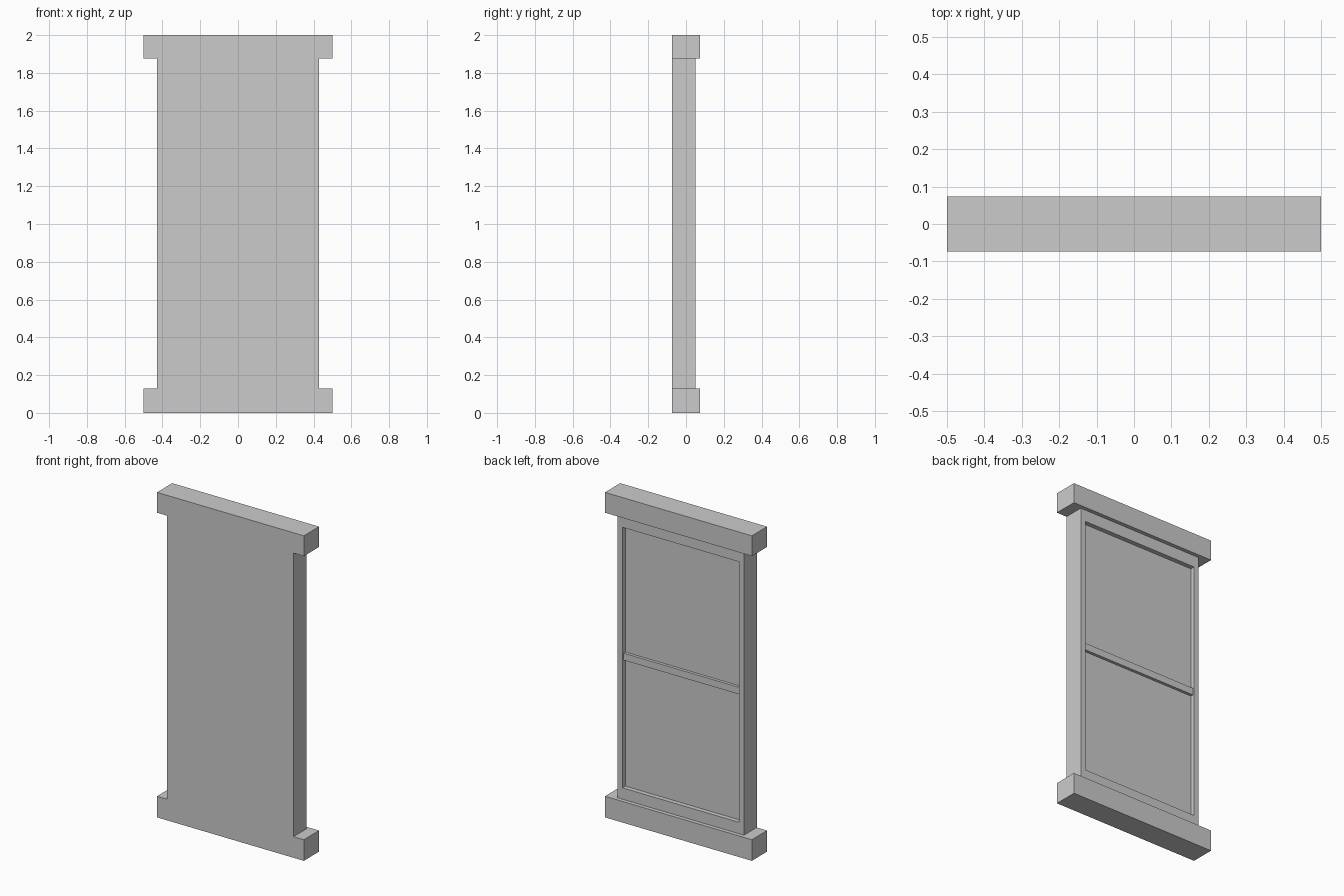
import bpy

# Remove the default cube
cube = bpy.data.objects.get("Cube")
if cube:
    bpy.data.objects.remove(cube, do_unlink=True)

stone = bpy.data.materials.new("light_grey")
stone.use_nodes = True
GREY = (0.6, 0.6, 0.6, 1)
stone.diffuse_color = GREY
stone.node_tree.nodes["Principled BSDF"].inputs["Base Color"].default_value = GREY

FRONT = -0.074       # shared flat front plane
LEDGE_BACK = 0.074
FRAME_BACK = 0.05
RAIL_BACK = 0.04
PANE_BACK = 0.022
OUTER, INNER = 0.43, 0.397
SILL_TOP, LINTEL_BASE = 0.13, 1.875
OPEN_BASE, OPEN_TOP = 0.2, 1.803


def block(name, x0, x1, back, z0, z1, front=FRONT):
    """Box given by its bounds."""
    bpy.ops.mesh.primitive_cube_add(
        size=1, location=((x0 + x1) / 2, (front + back) / 2, (z0 + z1) / 2))
    obj = bpy.context.object
    obj.name = name
    obj.scale = (x1 - x0, back - front, z1 - z0)
    bpy.ops.object.transform_apply(location=False, rotation=False, scale=True)
    obj.data.materials.append(stone)
    return obj


# Sill and lintel
block("sill", -0.5, 0.5, LEDGE_BACK, 0, SILL_TOP)
block("lintel", -0.5, 0.5, LEDGE_BACK, LINTEL_BASE, 2)

# Window frame
block("left_jamb", INNER, OUTER, FRAME_BACK, SILL_TOP, LINTEL_BASE)
block("right_jamb", -OUTER, -INNER, FRAME_BACK, SILL_TOP, LINTEL_BASE)
block("frame_head", -INNER, INNER, FRAME_BACK, OPEN_TOP, LINTEL_BASE)
block("frame_base", -INNER, INNER, FRAME_BACK, SILL_TOP, OPEN_BASE)

# Recessed pane and the rail across it
block("pane", -INNER, INNER, PANE_BACK, OPEN_BASE, OPEN_TOP)
block("middle_rail", -INNER, INNER, RAIL_BACK, 0.982, 1.025, front=PANE_BACK)
